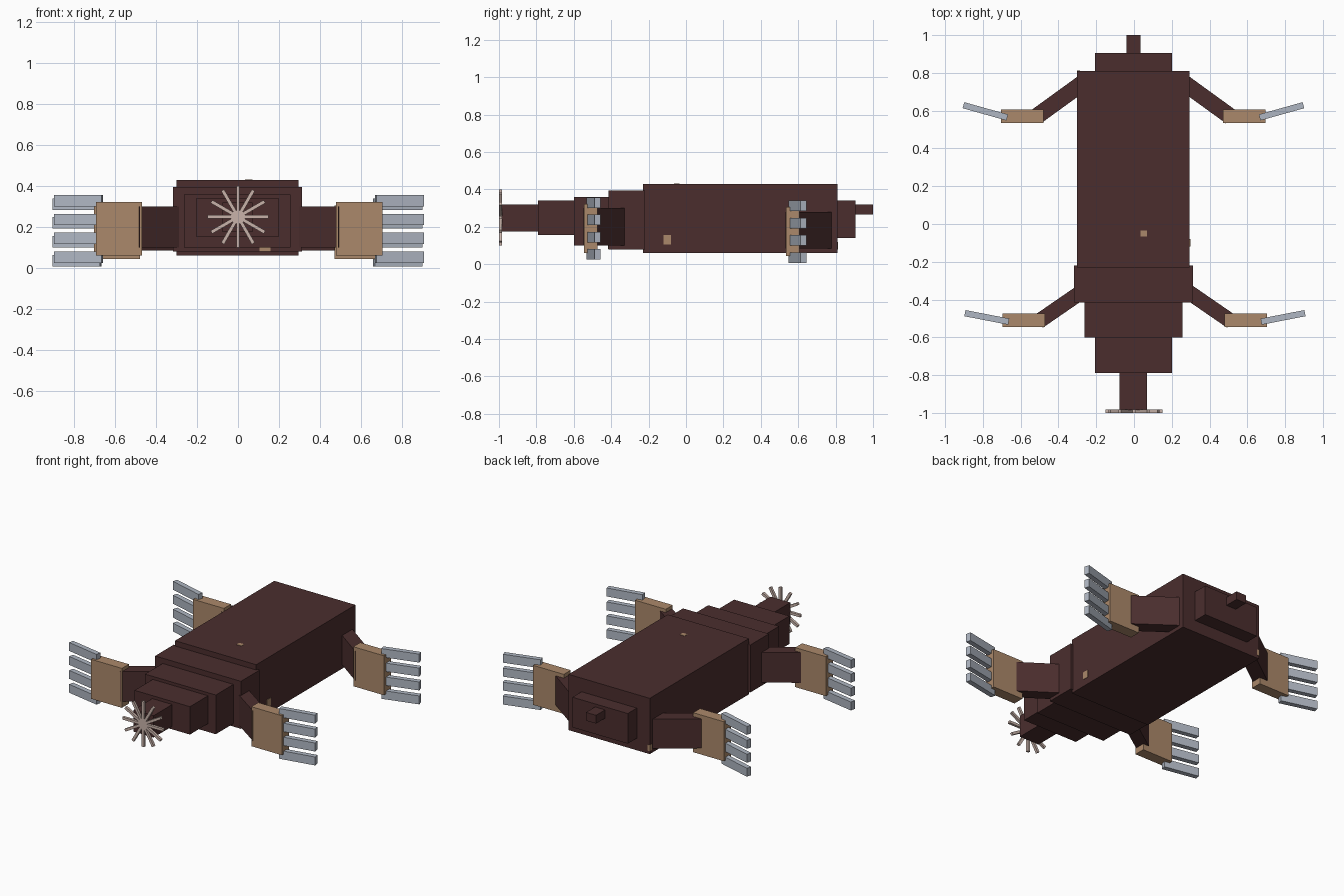
import bpy
from math import atan2, hypot, pi
from mathutils import Matrix, Vector

cube = bpy.data.objects.get("Cube")
if cube:
    bpy.data.objects.remove(cube, do_unlink=True)


def material(name, rgb):
    m = bpy.data.materials.new(name)
    m.use_nodes = True
    m.diffuse_color = (*rgb, 1)
    m.node_tree.nodes["Principled BSDF"].inputs["Base Color"].default_value = (*rgb, 1)
    return m


FUR = material("dark brown fur", (0.07, 0.027, 0.027))
SKIN = material("tan skin", (0.41, 0.25, 0.145))
CLAW = material("grey claw", (0.43, 0.47, 0.54))
PINK = material("pale pink", (0.58, 0.45, 0.40))


def place(name, mat, matrix):
    ob = bpy.context.object
    ob.name = name
    ob.data.transform(matrix)
    ob.data.materials.append(mat)
    return ob


def box(name, mat, x, y, z):
    """Box from its extents on each axis."""
    bpy.ops.mesh.primitive_cube_add(size=1)
    spans = (x, y, z)
    mid = Vector([(a + b) / 2 for a, b in spans])
    size = [b - a for a, b in spans]
    return place(name, mat, Matrix.Translation(mid) @ Matrix.Diagonal((*size, 1)))


def beam(name, mat, start, end, width, z):
    """Upright box running between two points in plan."""
    bpy.ops.mesh.primitive_cube_add(size=1)
    dx, dy = end[0] - start[0], end[1] - start[1]
    mid = ((start[0] + end[0]) / 2, (start[1] + end[1]) / 2, (z[0] + z[1]) / 2)
    size = (hypot(dx, dy), width, z[1] - z[0], 1)
    return place(name, mat, Matrix.Translation(mid)
                 @ Matrix.Rotation(atan2(dy, dx), 4, 'Z') @ Matrix.Diagonal(size))


# Stepped trunk, from tail to snout: half width, y span, z span
trunk = {
    "tail": (0.037, (0.90, 1.0), (0.265, 0.32)),
    "rump": (0.203, (0.80, 0.905), (0.14, 0.34)),
    "body": (0.298, (-0.23, 0.81), (0.06, 0.43)),
    "shoulders": (0.315, (-0.415, -0.22), (0.08, 0.395)),
    "neck": (0.26, (-0.60, -0.41), (0.10, 0.36)),
    "head": (0.203, (-0.79, -0.59), (0.155, 0.34)),
    "snout": (0.073, (-0.985, -0.78), (0.175, 0.32)),
}
for part, (half, y, z) in trunk.items():
    box(part, FUR, (-half - 0.003, half - 0.003), y, z)

# Star of crossed bars on the nose
for i in range(6):
    bpy.ops.mesh.primitive_cube_add(size=1)
    place(f"nose_ray_{i + 1}", PINK, Matrix.Translation((0, -0.991, 0.25))
          @ Matrix.Rotation(i * pi / 6, 4, 'Y')
          @ Matrix.Diagonal((0.30, 0.017, 0.017, 1)))

# Legs: shoulder point, wrist point, width, height span, base y and z of the hand
legs = {
    "front": ((0.25, -0.337), (0.51, -0.516), 0.08, (0.10, 0.30), -0.51, 0.06, 0.04, 0.005),
    "rear": ((0.25, 0.76), (0.515, 0.568), 0.087, (0.085, 0.28), 0.571, 0.043, 0.06, -0.003),
}
for end, (root, wrist, width, z, y, base, sweep, shift) in legs.items():
    for side, s in (("left", 1), ("right", -1)):
        def at(x, py):
            return (s * x + shift, py)
        beam(f"{end}_{side}_leg", FUR, at(*root), at(*wrist), width, z)
        beam(f"{end}_{side}_hand", SKIN, at(0.475, y), at(0.70, y), 0.073, (base, base + 0.262))
        for i in range(4):
            low = base - 0.036 + i * 0.0925
            beam(f"{end}_{side}_claw_{i + 1}", CLAW, at(0.668, y - 0.007),
                 at(0.90, y - 0.007 + sweep + 0.005), 0.033, (low, low + 0.056))

# Small bare patches on the fur
box("back_patch", SKIN, (0.035, 0.07), (-0.065, -0.035), (0.427, 0.432))
box("flank_patch", SKIN, (0.29, 0.298), (-0.12, -0.08), (0.105, 0.155))
box("chest_patch", SKIN, (0.105, 0.16), (-0.417, -0.41), (0.081, 0.099))
box("hip_patch", SKIN, (-0.303, -0.285), (0.79, 0.812), (0.08, 0.12))
